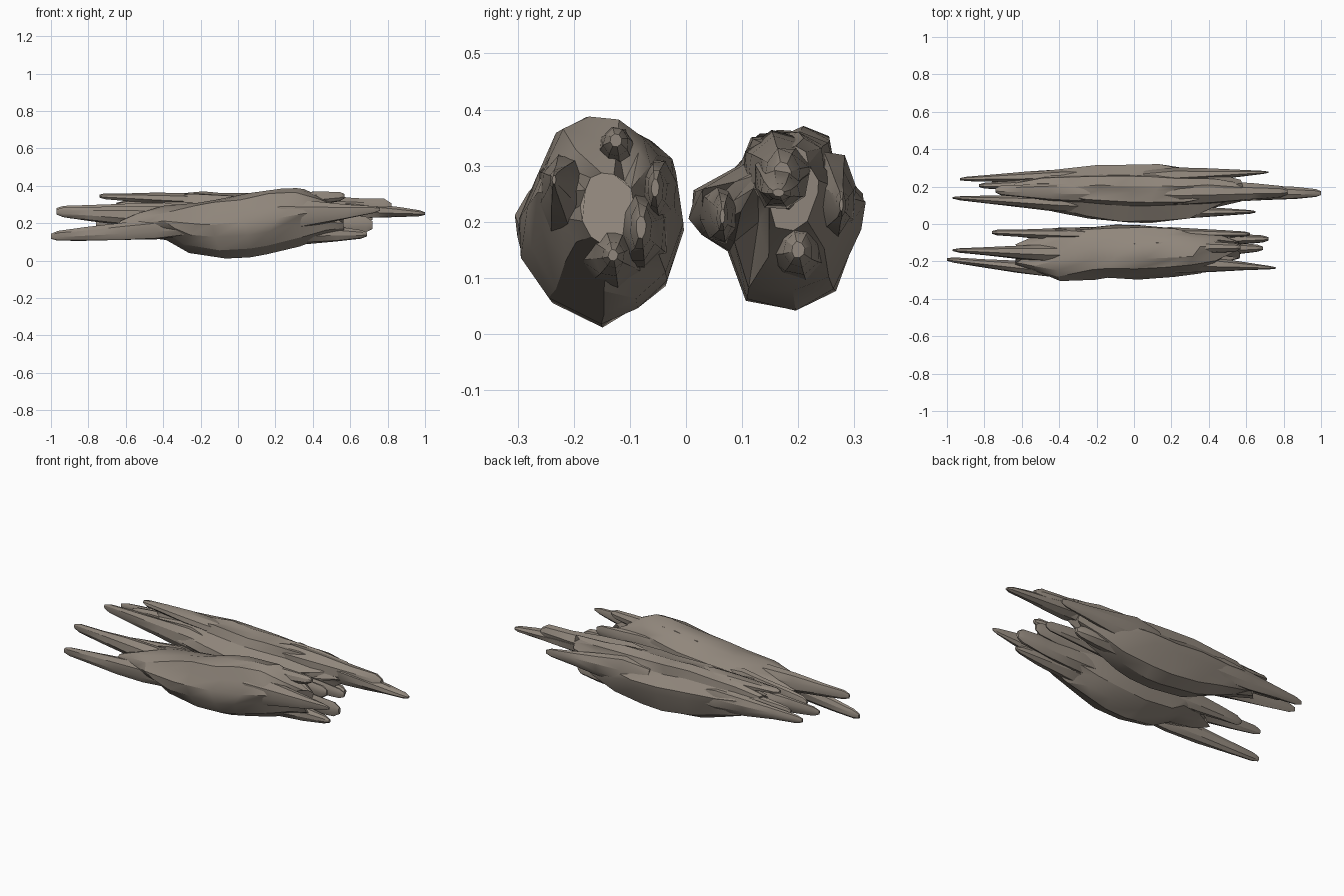
import bpy, math, random

random.seed(4)
mat = bpy.data.materials.new("weathered grey brown")
mat.diffuse_color = (0.28, 0.24, 0.20, 1)


def loft(name, rings):
    """Skin a list of equal-length point rings and cap both ends."""
    n = len(rings[0])
    verts = [p for r in rings for p in r]
    faces = []
    for k in range(len(rings) - 1):
        for i in range(n):
            a, b = k * n + i, k * n + (i + 1) % n
            faces += [(a, b, b + n), (a, b + n, a + n)]
    faces += [tuple(range(n))[::-1], tuple(range((len(rings) - 1) * n, len(rings) * n))]
    me = bpy.data.meshes.new(name)
    me.from_pydata(verts, [], faces)
    me.materials.append(mat)
    ob = bpy.data.objects.new(name, me)
    bpy.context.collection.objects.link(ob)
    bpy.ops.object.select_all(action='DESELECT')
    bpy.context.view_layer.objects.active = ob
    ob.select_set(True)
    bpy.ops.object.mode_set(mode='EDIT')
    bpy.ops.mesh.select_all(action='SELECT')
    bpy.ops.mesh.normals_make_consistent(inside=False)
    bpy.ops.object.mode_set(mode='OBJECT')
    bpy.ops.object.shade_smooth_by_angle(angle=math.radians(28))


def core(name, profile, stations):
    """Stretch the end profile (y, z) into the box given at each station."""
    ys, zs = [p[0] for p in profile], [p[1] for p in profile]
    rings = []
    for x, y0, y1, z0, z1 in stations:
        ring = []
        for y, z in profile:
            u = (y - min(ys)) / (max(ys) - min(ys))
            v = (z - min(zs)) / (max(zs) - min(zs))
            s = random.uniform(0.93, 1.01)
            u, v = 0.5 + (u - 0.5) * s, 0.5 + (v - 0.5) * s
            dx = random.uniform(-0.045, 0.045)
            ring.append((x + dx, y0 + u * (y1 - y0), z0 + v * (z1 - z0)))
        rings.append(ring)
    loft(name, rings)


def splinter(name, root, tip, n=8):
    """Tapered shard; root and tip are (x, y, z, half width, half height)."""
    rings = []
    for t, w in ((0, 0.6), (0.25, 1.0), (0.5, 1.02), (0.75, 1.0), (0.95, 0.95), (1, 0.5)):
        x, y, z, a, b = [p + (q - p) * t for p, q in zip(root, tip)]
        ring = []
        for i in range(n):
            an = 2 * math.pi * (i + 0.3) / n
            r = w * random.uniform(0.9, 1.08)
            ring.append((x, y + a * r * math.cos(an), z + b * r * math.sin(an)))
        rings.append(ring)
    loft(name, rings)


# Front bundle body
core("front_core",
     [(-.31, .22), (-.28, .30), (-.25, .36), (-.19, .39), (-.12, .38), (-.06, .345), (-.02, .31),
      (-.003, .21), (-.03, .09), (-.09, .04), (-.155, 0), (-.25, .06), (-.30, .14)],
     [(-.60, -.22, -.10, .15, .23), (-.50, -.27, -.05, .13, .265), (-.38, -.31, -.01, .105, .295),
      (-.25, -.30, -.01, .04, .315), (-.10, -.295, -.005, .003, .34), (.05, -.305, 0, .01, .36),
      (.20, -.285, -.01, .025, .385), (.33, -.265, -.03, .075, .39), (.44, -.235, -.05, .125, .35),
      (.53, -.19, -.09, .15, .29)])
# Back bundle body
core("back_core",
     [(0, .21), (.01, .26), (.09, .31), (.11, .36), (.17, .365), (.20, .375), (.25, .35),
      (.26, .30), (.315, .24), (.31, .19), (.26, .08), (.19, .045), (.10, .055), (.07, .15), (.02, .18)],
     [(-.62, .14, .24, .20, .31), (-.52, .10, .285, .155, .35), (-.38, .06, .30, .11, .36),
      (-.22, .03, .315, .065, .378), (-.05, .003, .322, .043, .37), (.10, .005, .32, .043, .368),
      (.26, .02, .305, .07, .36), (.40, .08, .285, .125, .35), (.54, .12, .24, .18, .34)])

# Shards of the front bundle: left end, then right end
for i, (r, t) in enumerate([
        ((-.25, -.265, .18, .05, .07), (-1.0, -.19, .13, .014, .028)),
        ((-.25, -.16, .22, .065, .08), (-.97, -.14, .26, .010, .026)),
        ((-.20, -.06, .22, .045, .08), (-.76, -.045, .20, .014, .03)),
        ((0, -.125, .30, .055, .07), (.57, -.125, .345, .022, .025)),
        ((.05, -.09, .19, .075, .10), (.72, -.08, .19, .018, .042)),
        ((.05, -.20, .23, .075, .11), (.76, -.235, .275, .007, .016)),
        ((.05, -.14, .15, .09, .09), (.69, -.13, .14, .018, .022)),
        ((.05, -.05, .25, .04, .08), (.62, -.055, .26, .014, .035))]):
    splinter(f"front_shard_{i + 1}", r, t)

# Shards of the back bundle: left end, then right end
for i, (r, t) in enumerate([
        ((-.20, .10, .23, .06, .09), (-.97, .14, .27, .009, .026)),
        ((-.20, .26, .23, .05, .08), (-.93, .24, .25, .012, .022)),
        ((-.15, .17, .32, .07, .045), (-.74, .18, .345, .025, .016)),
        ((-.25, .21, .26, .06, .07), (-.83, .205, .26, .014, .025)),
        ((.05, .17, .28, .085, .09), (.82, .172, .285, .033, .045)),
        ((.45, .17, .28, .06, .065), (1.0, .165, .252, .022, .014)),
        ((.05, .25, .25, .06, .10), (.72, .277, .23, .007, .022)),
        ((.05, .06, .22, .05, .07), (.65, .065, .21, .009, .028)),
        ((.05, .20, .16, .09, .09), (.56, .20, .15, .025, .03))]):
    splinter(f"back_shard_{i + 1}", r, t)
